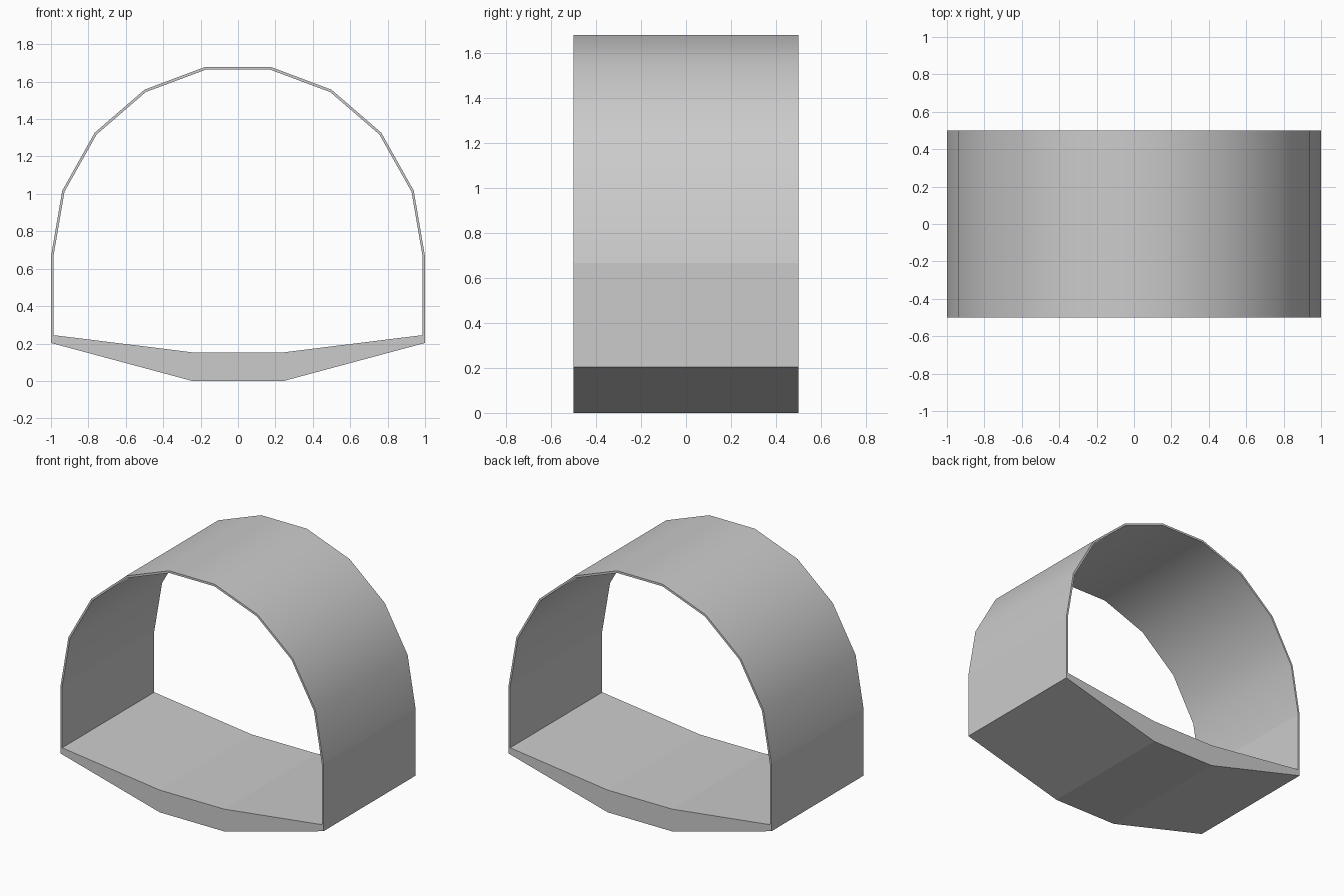
import bpy, bmesh
from math import cos, sin, radians

if "Cube" in bpy.data.objects:
    bpy.data.objects.remove(bpy.data.objects["Cube"])

SPRING_Z = 0.665
HALF_DEPTH = 0.5


def section(half_w, rise, corner_z, floor_x, floor_z):
    """Closed outline: vaulted roof, straight walls, shallow keel-shaped floor."""
    arch = [(half_w * cos(radians(a)), SPRING_Z + rise * sin(radians(a)))
            for a in range(0, 181, 20)]
    return arch + [(-half_w, corner_z), (-floor_x, floor_z),
                   (floor_x, floor_z), (half_w, corner_z)]


outer = section(1.0, 1.03, 0.203, 0.245, 0.0)
inner = section(0.987, 1.015, 0.245, 0.245, 0.153)

bm = bmesh.new()


def ring(outline, y):
    return [bm.verts.new((x, y, z)) for x, z in outline]


# Four rings, front outer > back outer > back inner > front inner
rings = [ring(outer, -HALF_DEPTH), ring(outer, HALF_DEPTH),
         ring(inner, HALF_DEPTH), ring(inner, -HALF_DEPTH)]
n = len(outer)
for r in range(4):
    a, b = rings[r], rings[(r + 1) % 4]
    for i in range(n):
        j = (i + 1) % n
        bm.faces.new((a[i], a[j], b[j], b[i]))
bmesh.ops.recalc_face_normals(bm, faces=bm.faces)

# Smooth vault; crisp rims, corners and straight walls
for f in bm.faces:
    f.smooth = True
for e in bm.edges:
    on_arch = all(v.co.z > SPRING_Z + 0.01 for v in e.verts)
    e.smooth = on_arch and e.calc_face_angle() < radians(30)

mesh = bpy.data.meshes.new("fuselage_section")
bm.to_mesh(mesh)
bm.free()
shell = bpy.data.objects.new("fuselage_section", mesh)
bpy.context.collection.objects.link(shell)
